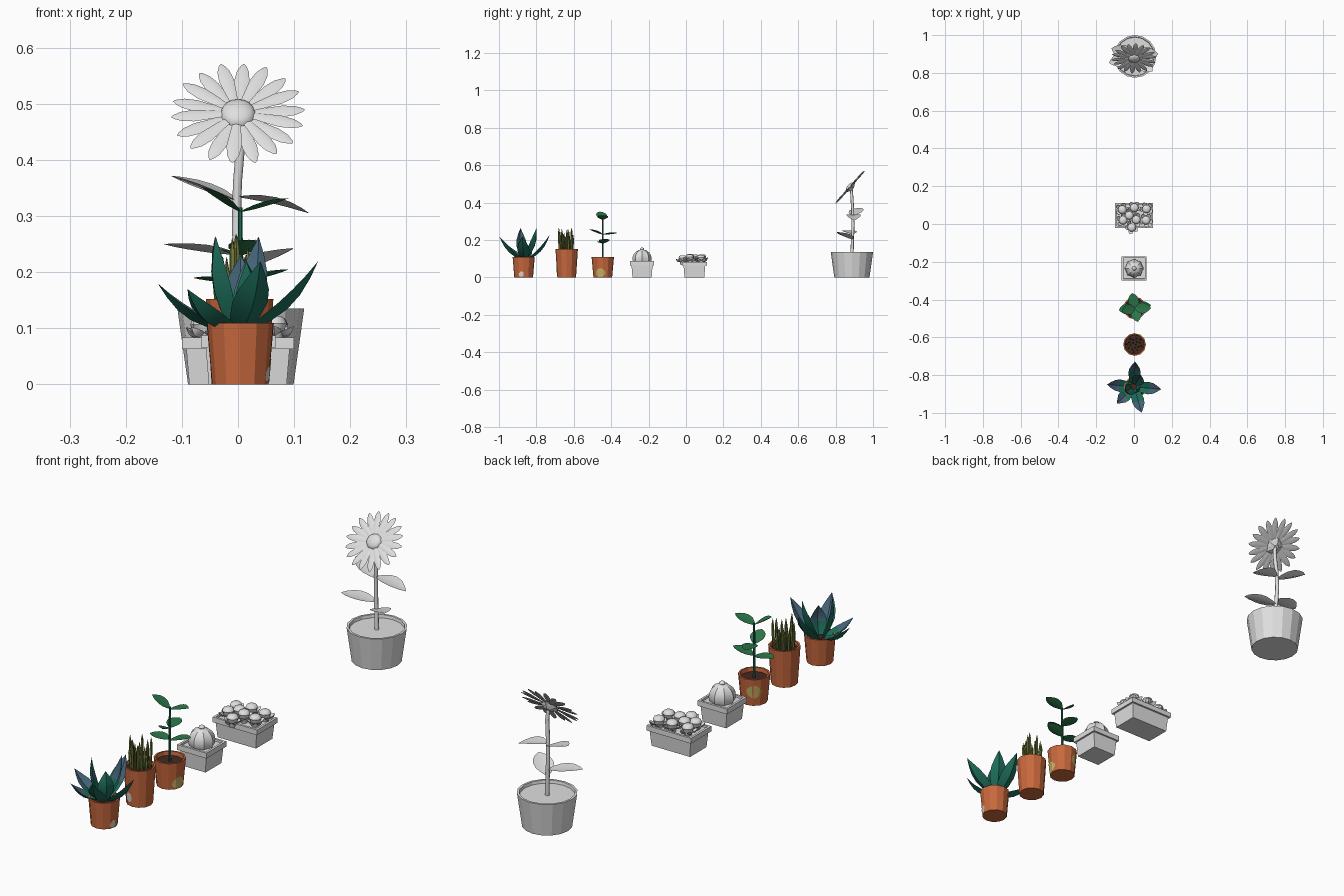
import bpy, bmesh, math, random
from mathutils import Vector, Matrix

if "Cube" in bpy.data.objects:
    bpy.data.objects.remove(bpy.data.objects["Cube"])

random.seed(4)
TAU = math.tau


def mat(name, r, g, b):
    m = bpy.data.materials.new(name)
    m.diffuse_color = (r, g, b, 1)
    m.use_nodes = True
    m.node_tree.nodes["Principled BSDF"].inputs["Base Color"].default_value = m.diffuse_color
    return m


GREY = mat("light grey", .74, .74, .74)
TERRA = mat("terracotta", .58, .14, .047)
SOIL = mat("dark soil", .06, .02, .015)
TEAL = mat("teal green", .012, .15, .10)
BLUE = mat("slate blue", .06, .13, .19)
LEAF = mat("leaf green", .025, .18, .065)
OLIVE = mat("olive", .19, .21, .045)
DARK = mat("dark olive", .10, .13, .03)
YELLOW = mat("dull yellow", .55, .45, .13)
CHALK = mat("chalk", .72, .66, .58)


def finish(bm, name, mats, smooth=None):
    bmesh.ops.remove_doubles(bm, verts=bm.verts, dist=1e-5)
    bmesh.ops.recalc_face_normals(bm, faces=bm.faces)
    me = bpy.data.meshes.new(name)
    bm.to_mesh(me)
    bm.free()
    for m in mats:
        me.materials.append(m)
    ob = bpy.data.objects.new(name, me)
    bpy.context.collection.objects.link(ob)
    if smooth:
        bpy.ops.object.select_all(action='DESELECT')
        ob.select_set(True)
        bpy.context.view_layer.objects.active = ob
        bpy.ops.object.shade_smooth_by_angle(angle=math.radians(smooth))
    return ob


def loft(bm, rings, sides, loc=(0, 0, 0), rot=0, rib=1, end_mat=0):
    """rings: (rx, ry, z[, ox, oy]); rib scales every second vertex."""
    loc, rows = Vector(loc), []
    for rx, ry, z, *o in rings:
        ox, oy = o if o else (0, 0)
        row = []
        for i in range(sides):
            a, k = rot + TAU * i / sides, (rib if i % 2 else 1)
            row.append(bm.verts.new(loc + Vector((ox + rx * k * math.cos(a), oy + ry * k * math.sin(a), z))))
        rows.append(row)
    for a, b in zip(rows, rows[1:]):
        for i in range(sides):
            j = (i + 1) % sides
            bm.faces.new((a[i], a[j], b[j], b[i]))
    bm.faces.new(rows[0][::-1])
    bm.faces.new(rows[-1]).material_index = end_mat


BROAD = ((0, .12), (.12, .5), (.3, .9), (.5, 1), (.7, .85), (.88, .45), (1, 0))
SPEAR = ((0, .6), (.2, .85), (.42, 1), (.62, .85), (.82, .45), (1, 0))


def leaf(bm, base, tip, width, sag=0, cup=.15, thick=.08, prof=BROAD, up=(0, 0, 1), tint=2):
    """Two-sided blade; upper faces beyond fraction tint use material 1."""
    base, d = Vector(base), Vector(tip) - Vector(base)
    side = d.cross(Vector(up)).normalized()
    n = side.cross(d).normalized()
    rows = []
    for t, w in prof:
        w *= width / 2
        c = base + d * t + n * sag * 4 * t * (1 - t)
        rows.append([bm.verts.new(p) for p in (c + side * w, c - n * cup * w * 2, c - side * w,
                                               c - n * (cup + thick) * w * 2)])
    bm.faces.new(rows[0])
    for (t, _), a, b in zip(prof, rows, rows[1:]):
        for i in range(4):
            j = (i + 1) % 4
            f = bm.faces.new((a[i], a[j], b[j], b[i]))
            f.material_index = 1 if (i < 2 and t >= tint) else 0


def round_pot(name, loc, rb, rt, h, sides, mats, lip=.007, drop=.012):
    bm = bmesh.new()
    ri = rt - lip
    loft(bm, [(rb, rb, 0), (rt, rt, h), (ri, ri, h), (ri - .002, ri - .002, h - drop)],
         sides, loc, end_mat=len(mats) - 1)
    finish(bm, name, mats)


def box_pot(name, loc, hx, hy, h):
    q = math.sqrt(2)
    prof = [(.8, 0), (.88, h * .75), (1, h * .75), (1, h), (.86, h), (.85, h - .008)]
    bm = bmesh.new()
    loft(bm, [((hx - (1 - k) * hy) * q, k * hy * q, z) for k, z in prof], 4, loc, TAU / 8)
    finish(bm, name, [GREY])


def patch(name, loc, rb, rt, h, start, lows, highs, m):
    """Thin stain following the pot's 30 degree facets."""
    bm, cols = bmesh.new(), []
    for i, (lo, hi) in enumerate(zip(lows, highs)):
        deg = start + 15 * i
        a = math.radians(deg)
        k = math.cos(math.pi / 12) / math.cos(math.radians(deg % 30 - 15))
        col = []
        for z in (lo, hi):
            r = (rb + (rt - rb) * z / h) * k + .0012
            col.append(bm.verts.new(Vector(loc) + Vector((r * math.cos(a), r * math.sin(a), z))))
        cols.append(col)
    for a, b in zip(cols, cols[1:]):
        f = bm.faces.new((a[0], b[0], b[1], a[1]))
    ob = finish(bm, name, [m])
    # make every face look outwards
    for p in ob.data.polygons:
        if p.normal.dot(p.center - Vector(loc) - Vector((0, 0, p.center.z))) < 0:
            p.flip()


# Agave
c = (.004, -.868, 0)
round_pot("agave_pot", c, .05, .059, .11, 12, [TERRA, SOIL])
patch("agave_pot_stain", c, .05, .059, .11, -30, (.008, .003, .01), (.022, .034, .028), CHALK)
bm = bmesh.new()
tips = [(-.143, -.85, .18), (.143, -.875, .22), (.005, -.728, .23), (.04, -.998, .22), (-.09, -.95, .17),
        (-.04, -.885, .265), (.037, -.80, .263), (.015, -.875, .22)]
for i, t in enumerate(tips):
    out = Vector((t[0], t[1] + .862, 0)).normalized() * (.018 if i < 5 else .008)
    leaf(bm, (out.x, -.862 + out.y, .103), t, .066, sag=-.008, cup=.18, prof=SPEAR, tint=.42)
finish(bm, "agave_leaves", [TEAL, BLUE], 35)

# Spiky snake plant
c = (.003, -.638, 0)
round_pot("spike_pot", c, .05, .06, .152, 12, [TERRA, SOIL])
patch("spike_pot_stain", c, .05, .06, .152, -120, (.02, .015, .025), (.045, .055, .05), CHALK)
bm = bmesh.new()
for i in range(18):
    a, r = i * 2.4, .04 * math.sqrt((i + .5) / 18)
    x, y = c[0] + r * math.cos(a), c[1] + r * math.sin(a)
    top = random.uniform(.215, .272)
    dx, dy = .06 * r * math.cos(a), .06 * r * math.sin(a)
    f0 = len(bm.faces)
    loft(bm, [(.005, .005, .138), (.006, .006, .18, dx, dy), (.005, .005, top - .025, dx * 2, dy * 2),
              (.0004, .0004, top, dx * 2, dy * 2)], 5, (x, y, 0), a)
    bm.faces.ensure_lookup_table()
    for k in range(f0, len(bm.faces)):
        bm.faces[k].material_index = 1 if (k + i) % 3 == 0 else 0
finish(bm, "spike_leaves", [OLIVE, DARK])

# Broad-leaved rubber plant
c = (.004, -.445, 0)
round_pot("rubber_plant_pot", c, .05, .06, .11, 12, [TERRA, SOIL], drop=.016)
patch("rubber_pot_stain_right", c, .05, .06, .11, -45, (.015, .003, .001, .004, .02),
      (.03, .046, .05, .045, .032), YELLOW)
patch("rubber_pot_stain_left", c, .05, .06, .11, 95, (.05, .035, .03, .036, .055),
      (.068, .08, .086, .08, .065), YELLOW)
bm = bmesh.new()
loft(bm, [(.006, .006, .09), (.005, .005, .2), (.004, .004, .315)], 6, c)
finish(bm, "rubber_plant_stem", [TEAL], 40)
bm = bmesh.new()
for z, t in [(.308, (-.065, -.46, .352)), (.308, (.09, -.445, .332)), (.23, (.02, -.518, .258)),
             (.23, (-.01, -.365, .238)), (.182, (-.08, -.455, .19)), (.182, (.09, -.43, .205))]:
    leaf(bm, (c[0], c[1], z), t, .058, sag=.006, cup=.1, thick=.05)
finish(bm, "rubber_plant_leaves", [LEAF], 40)

# Ribbed cactus
c = (.001, -.235, 0)
box_pot("cactus_pot", c, .066, .064, .087)
bm = bmesh.new()
rings = []
for i in range(11):
    p = -1.0 + i * (1.0 + math.pi / 2 - .12) / 10
    rings.append((.051 * math.cos(p), .051 * math.cos(p), .1 + .05 * math.sin(p)))
loft(bm, rings, 16, c, rib=.87)
finish(bm, "cactus_body", [GREY], 25)
bm = bmesh.new()
loft(bm, [(.006, .006, .142), (.012, .012, .15), (.01, .01, .156), (.004, .004, .16)], 8, c)
finish(bm, "cactus_bud", [GREY], 50)

# Trough of succulents
box_pot("succulent_trough", (0, .045, 0), .1, .066, .084)
bm, petals = bmesh.new(), bmesh.new()
for i, (x, y, z) in enumerate([(-.062, .076, .088), (.002, .086, .092), (.066, .08, .088), (-.025, .045, .092),
                               (-.058, .02, .088), (.012, .022, .094), (.064, .02, .09), (-.012, -.018, .086)]):
    loft(bm, [(.012, .012, -.02), (.02, .02, .01), (.023, .023, .019), (.019, .019, .028), (.012, .012, .032)],
         10, (x, y, z))
    for k in range(5):
        a = TAU * k / 5 + i
        u = Vector((math.cos(a), math.sin(a), 0))
        o = Vector((x, y, z))
        leaf(petals, o + u * .008, o + u * .037 + Vector((0, 0, .014)), .026, thick=.25)
finish(bm, "succulent_hearts", [GREY], 40)
finish(petals, "succulent_petals", [GREY], 40)

# Daisy: pot, stem, leaves
c = (.005, .887, 0)
round_pot("daisy_pot", c, .094, .113, .135, 16, [GREY], lip=.009, drop=.012)
bm = bmesh.new()
loft(bm, [(.009, .009, .115, 0, 0), (.008, .008, .2, -.004, .003), (.008, .008, .28, -.008, .006),
          (.008, .008, .36, -.006, .004), (.008, .008, .43, 0, 0), (.007, .007, .478, -.004, -.003)], 8, c)
finish(bm, "daisy_stem", [GREY], 50)
bm = bmesh.new()
for z, t, s in [(.328, (-.12, .93, .372), .008), (.335, (.127, .9, .305), .014),
                (.232, (-.132, .852, .25), .008), (.205, (.098, .808, .243), .006)]:
    leaf(bm, (-.001, .892, z), t, .078, sag=s, cup=.1, thick=.05)
finish(bm, "daisy_leaves", [GREY], 40)

# Daisy: tilted flower head
hc, u, v, n = Vector((0, .877, .483)), Vector((1, 0, 0)), Vector((0, .66, .751)), Vector((0, -.751, .66))
bm = bmesh.new()
for k in range(18):
    a = TAU * (k + .25) / 18
    d = u * math.cos(a) + v * math.sin(a)
    off = n * (.002 if k % 2 else -.002)
    leaf(bm, hc + d * .018 + off, hc + d * .12 + off, .027, cup=-.15, thick=.25, up=n,
         prof=((0, .45), (.3, .75), (.6, 1), (.82, .8), (.95, .35), (1, 0)))
finish(bm, "daisy_petals", [GREY], 40)
frame = Matrix((u, v, n)).transposed().to_4x4()
bm = bmesh.new()
bmesh.ops.create_uvsphere(bm, u_segments=16, v_segments=8, radius=1,
                          matrix=Matrix.Translation(hc) @ frame @ Matrix.Diagonal((.031, .031, .015, 1)))
finish(bm, "daisy_centre", [GREY], 40)
bm = bmesh.new()
bmesh.ops.create_cone(bm, cap_ends=True, segments=5, radius1=.012, radius2=.04, depth=.016,
                      matrix=Matrix.Translation(hc - n * .01) @ frame)
finish(bm, "daisy_calyx", [GREY], 20)
